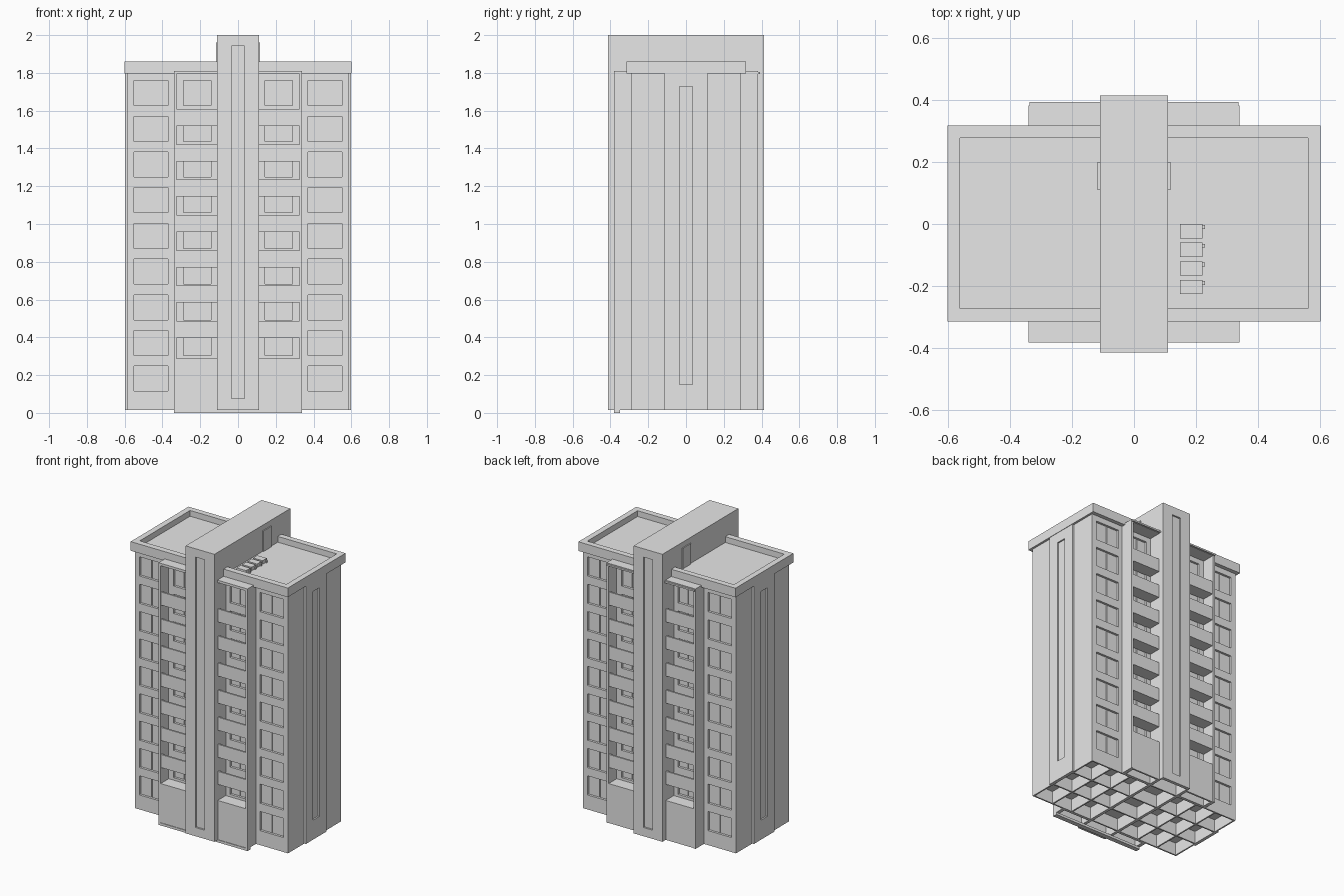
import bpy, bmesh
from mathutils import Matrix, Vector

if "Cube" in bpy.data.objects:
    bpy.data.objects.remove(bpy.data.objects["Cube"], do_unlink=True)

concrete = bpy.data.materials.new("light_grey_concrete")
concrete.use_nodes = True
concrete.diffuse_color = (0.8, 0.8, 0.8, 1)
concrete.node_tree.nodes["Principled BSDF"].inputs["Base Color"].default_value = (0.8, 0.8, 0.8, 1)


def boxes(name, extents):
    """One object made of boxes given as (x0, x1, y0, y1, z0, z1)."""
    bm = bmesh.new()
    for x0, x1, y0, y1, z0, z1 in extents:
        centre = Vector((x0 + x1, y0 + y1, z0 + z1)) / 2
        size = Vector((abs(x1 - x0), abs(y1 - y0), abs(z1 - z0)))
        bmesh.ops.create_cube(bm, size=1, matrix=Matrix.Translation(centre) @ Matrix.Diagonal(size).to_4x4())
    mesh = bpy.data.meshes.new(name)
    bm.to_mesh(mesh)
    bm.free()
    mesh.materials.append(concrete)
    obj = bpy.data.objects.new(name, mesh)
    bpy.context.collection.objects.link(obj)
    return obj


def cut(obj, extents):
    """Subtract boxes from an object and discard the cutter."""
    cutter = boxes("cutter", extents)
    cutter.hide_render = True
    mod = obj.modifiers.new("cut", "BOOLEAN")
    mod.operation, mod.solver, mod.object = "DIFFERENCE", "EXACT", cutter
    bpy.context.view_layer.objects.active = obj
    bpy.ops.object.modifier_apply(modifier=mod.name)
    bpy.data.objects.remove(cutter, do_unlink=True)


BASE = 0.015                 # underside of the walls
TOP = 1.8                    # top of the walls
WALL_X, WALL_Y = 0.585, 0.29
SHAFT_X, SHAFT_Y = 0.11, 0.414
WING_X, WING_Y = 0.34, 0.382
FLOOR = 0.189                # storey height
SIDES = (-1, 1)
QUADRANTS = [(sx, sy) for sx in SIDES for sy in SIDES]

# Window openings and paired panes on both long facades
openings, panes = [], []
for sx, sy in QUADRANTS:
    for storey in range(9):
        z0 = 0.115 + FLOOR * storey
        z1 = z0 + 0.132
        columns = [(0.37, 0.55)]
        if storey:
            columns.append((0.142, 0.288))
        for x0, x1 in columns:
            openings.append((sx * x0, sx * x1, sy * (WALL_Y - 0.016), sy * (WALL_Y + 0.02), z0, z1))
            mid = (x0 + x1) / 2
            for a, b in ((x0 + 0.004, mid - 0.003), (mid + 0.003, x1 - 0.004)):
                panes.append((sx * a, sx * b, sy * (WALL_Y - 0.018), sy * (WALL_Y - 0.01), z0 + 0.004, z1 - 0.004))

# Open rooms on the underside
rooms = []
columns = [(-0.1, 0.1)] + [(s * a, s * (a + 0.145)) for s in SIDES for a in (0.12, 0.275, 0.43)]
for x0, x1 in columns:
    for y0, y1 in ((-0.28, -0.1), (-0.09, 0.09), (0.1, 0.28)):
        rooms.append((x0, x1, y0, y1, -0.1, 0.1))

# Main block
body = boxes("main_block", [(-WALL_X, WALL_X, -WALL_Y, WALL_Y, BASE, TOP)])
cut(body, openings + rooms)
boxes("window_panes", panes)

# Central stair shaft with a long recessed strip on each end
shaft = boxes("stair_shaft", [(-SHAFT_X, SHAFT_X, -SHAFT_Y, SHAFT_Y, BASE, 2)])
strips = [(-0.034, 0.034, s * (SHAFT_Y - 0.012), s * (SHAFT_Y + 0.1), 0.075, 1.942) for s in SIDES]
shaft_ends = [(-0.1, 0.1, s * 0.29, s * (SHAFT_Y - 0.022), -0.1, 0.1) for s in SIDES]
cut(shaft, strips + rooms[:3] + shaft_ends)

# Raised panel with a recessed strip on each short side
for s, side in zip(SIDES, ("right", "left")):
    panel = boxes(side + "_side_panel", [(s * (WALL_X - 0.004), s * 0.597, -0.113, 0.113, BASE, TOP)])
    cut(panel, [(s * 0.587, s * 0.7, -0.035, 0.035, 0.15, 1.728)])

# Cornice with a sunken roof
cornice = boxes("roof_cornice", [(-0.6, 0.6, -0.314, 0.317, 1.797, 1.86)])
cut(cornice, [(-0.56, 0.56, -0.272, 0.277, 1.82, 1.9)])

# Balcony wings: base block, outer fin, canopy and a stack of balconies
bases, fins, canopies, balconies = [], [], [], []
IN = 0.1                     # parts run slightly into the shaft
for sx, sy in QUADRANTS:
    back = sy * (WALL_Y - 0.003)
    front = sy * WING_Y
    bases.append((sx * IN, sx * 0.33, back, sy * (WING_Y - 0.004), BASE, 0.287))
    fins.append((sx * 0.326, sx * WING_X, back, front, BASE, 1.797))
    canopies.append((sx * IN, sx * WING_X, back, front, 1.793, 1.81))
    for storey in range(7):
        z = 0.397 + 0.187 * storey
        face = sy * (WING_Y - 0.006)
        balconies.append((sx * IN, sx * 0.33, face, face - sy * 0.012, z, z + 0.09))
        balconies.append((sx * IN, sx * 0.33, back, face - sy * 0.006, z, z + 0.014))
wing_base = boxes("wing_bases", bases)
cut(wing_base, [(sx * 0.12, sx * 0.316, sy * 0.3, sy * 0.366, -0.1, 0.1) for sx, sy in QUADRANTS])
boxes("wing_fins", fins)
boxes("wing_canopies", canopies)
boxes("balconies", balconies)
boxes("back_canopy_lip", [(-0.337, 0.337, 0.37, 0.392, 1.795, 1.806)])

# Entrance step under the front
boxes("entrance_step", [(-WING_X, WING_X, -0.382, -0.35, 0, 0.017)])

# Roof access doors on both faces of the shaft
boxes("roof_doors", [(s * 0.105, s * 0.117, 0.11, 0.2, 1.815, 1.962) for s in SIDES])

# Row of rooftop cooling units with small pipe stubs
units = []
for i in range(4):
    y = -0.06 * i
    units.append((0.148, 0.22, y - 0.046, y, 1.815, 1.845))
    units.append((0.218, 0.229, y - 0.016, y - 0.004, 1.815, 1.835))
boxes("cooling_units", units)
